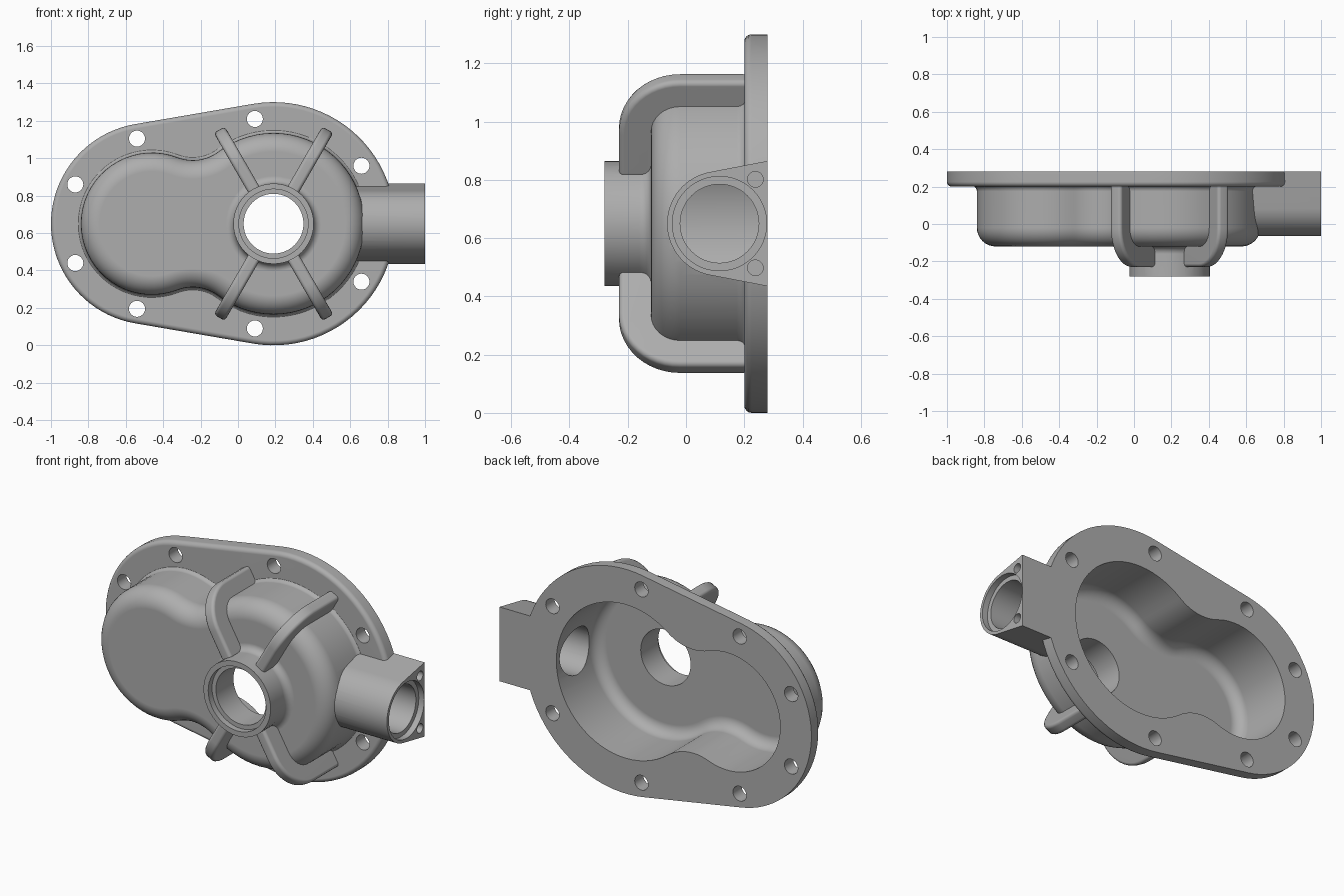
import bpy, bmesh, math
from math import pi, sin, cos, atan2, sqrt, radians

if "Cube" in bpy.data.objects:
    bpy.data.objects.remove(bpy.data.objects["Cube"])

CZ = 0.65                      # height of the centre plane
BIG, SMALL = 0.19, -0.46       # x of the two lobe centres
BACK = 0.28                    # y of the mounting face

grey = bpy.data.materials.new("cast_grey")
grey.diffuse_color = (0.42, 0.42, 0.42, 1)
grey.use_nodes = True
grey.node_tree.nodes["Principled BSDF"].inputs["Base Color"].default_value = grey.diffuse_color


def loft(name, rings):
    """Closed solid through rings that share a point count."""
    bm = bmesh.new()
    vs = [[bm.verts.new(p) for p in ring] for ring in rings]
    n = len(vs[0])
    for a, b in zip(vs, vs[1:]):
        for i in range(n):
            j = (i + 1) % n
            bm.faces.new((a[i], a[j], b[j], b[i]))
    bm.faces.new(vs[0])
    bm.faces.new(vs[-1])
    bmesh.ops.recalc_face_normals(bm, faces=bm.faces)
    me = bpy.data.meshes.new(name)
    bm.to_mesh(me)
    bm.free()
    ob = bpy.data.objects.new(name, me)
    bpy.context.collection.objects.link(ob)
    me.materials.append(grey)
    return ob


def arc(cx, cy, r, a0, a1, n, last=True):
    return [(cx + r * cos(a0 + (a1 - a0) * i / n), cy + r * sin(a0 + (a1 - a0) * i / n))
            for i in range(n + (1 if last else 0))]


def flange_outline(d):
    t = math.asin(0.11 / 0.65)
    h = pi / 2 + t
    return arc(BIG, 0, 0.65 + d, -h, h, 48) + arc(SMALL, 0, 0.54 + d, h, 2 * pi - h, 40)


def casing_outline(d):
    # two lobes joined by tangent concave arcs
    r1, r2, rf = 0.485, 0.38, 0.23
    D = BIG - SMALL
    p = ((r2 + rf) ** 2 - (r1 + rf) ** 2 + D * D) / (2 * D)
    fx, fz = SMALL + p, sqrt((r2 + rf) ** 2 - p * p)
    a, b = atan2(fz, fx - BIG), atan2(fz, fx - SMALL)
    return (arc(BIG, 0, r1 + d, -a, a, 48, False)
            + arc(fx, fz, rf - d, a - pi, b - pi, 12, False)
            + arc(SMALL, 0, r2 + d, b, 2 * pi - b, 36, False)
            + arc(fx, -fz, rf - d, pi - b, pi - a, 12, False))


def loft_y(name, outline, levels):
    return loft(name, [[(x, y, CZ + z) for x, z in outline(d)] for y, d in levels])


def turned_y(name, x, z, levels, n=48):
    return loft(name, [[(px, y, pz) for px, pz in arc(x, z, r, 0, 2 * pi, n, False)]
                       for y, r in levels])


def rod_x(name, y, z, r, x0, x1, n=48):
    return loft(name, [[(x, py, pz) for py, pz in arc(y, z, r, 0, 2 * pi, n, False)]
                       for x in (x0, x1)])


def apply(ob, mod):
    bpy.context.view_layer.objects.active = ob
    bpy.ops.object.modifier_apply(modifier=mod.name)


def combine(ob, tool, op):
    m = ob.modifiers.new("combine", 'BOOLEAN')
    m.operation, m.solver, m.object = op, 'EXACT', tool
    apply(ob, m)
    bpy.data.objects.remove(tool)


# Mounting flange with a rounded front edge
cover = loft_y("gear_housing_cover", flange_outline,
               [(BACK, 0)] + [(y, d) for d, y in arc(-0.025, 0.225, 0.025, 0, -pi / 2, 4)])

# Two-lobed casing: flared foot, straight wall, rounded front
foot = [(y, d) for d, y in arc(0.03, 0.175, 0.03, pi / 2, pi, 4)]
nose = [(y, d) for d, y in arc(-0.1, -0.02, 0.1, 0, -pi / 2, 8)]
adds = [loft_y("casing", casing_outline, [(0.24, 0.03)] + foot + nose)]

# Side outlet: round front that widens to a flat back
t = pi / 2 + 0.178
drop = [(BACK, CZ - 0.215), (BACK, CZ + 0.215)] + arc(0.115, CZ, 0.18, t, 2 * pi - t, 32)
adds.append(loft("outlet", [[(x, y, z) for y, z in drop] for x in (0.6, 1.0)]))

# Front hub with a filleted base
adds.append(turned_y("hub", BIG, CZ, [(-0.1, 0.255)] + [
    (y, r) for r, y in arc(0.255, -0.16, 0.04, pi / 2, pi, 5)] + [(-0.28, 0.215)]))

# Four curved ribs from the hub to the flange
side = ([(0.2, -0.23)] + arc(0.37, -0.02, 0.21, -pi / 2, 0, 12) + [(0.58, 0.215), (0.455, 0.215)]
        + arc(0.37, -0.02, 0.085, 0, -pi / 2, 12) + [(0.2, -0.105)])
for k in (60, 120, 240, 300):
    c, s = cos(radians(k)), sin(radians(k))
    rib = loft("rib", [[(BIG + r * c - w * s, y, CZ + r * s + w * c) for r, y in side]
                       for w in (-0.034, 0.034)])
    m = rib.modifiers.new("round", 'BEVEL')
    m.width, m.segments, m.limit_method, m.angle_limit = 0.018, 3, 'ANGLE', radians(40)
    apply(rib, m)
    adds.append(rib)

for part in adds:
    combine(cover, part, 'UNION')

# Hollow interior with a rounded floor edge
floor = [(y, d) for d, y in arc(-0.105, -0.02, 0.065, 0, -pi / 2, 6)]
cuts = [loft_y("cavity", casing_outline, [(0.32, -0.04)] + floor)]

# Stepped hub bore and stepped outlet bore
cuts.append(turned_y("hub_bore", BIG, CZ, [(-0.32, 0.185), (-0.245, 0.185), (-0.245, 0.16), (0.02, 0.16)]))
cuts.append(rod_x("outlet_bore", 0.115, CZ, 0.135, 0.45, 1.1))
cuts.append(rod_x("outlet_seat", 0.115, CZ, 0.162, 0.965, 1.1))

# Mirrored bolt holes in the flange and blind screw holes in the outlet
for sgn in (-1, 1):
    for x, z in ((-0.87, 0.21), (-0.54, 0.455), (0.09, 0.56), (0.66, 0.31)):
        cuts.append(turned_y("bolt_hole", x, CZ + sgn * z, [(0.1, 0.043), (0.35, 0.043)], 24))
    cuts.append(rod_x("screw_hole", 0.238, CZ + sgn * 0.152, 0.027, 0.88, 1.1, 20))

for tool in cuts:
    combine(cover, tool, 'DIFFERENCE')

# Smooth casting surface with crisp machined edges
bpy.ops.object.select_all(action='DESELECT')
cover.select_set(True)
bpy.context.view_layer.objects.active = cover
bpy.ops.object.shade_smooth_by_angle(angle=radians(32))
wn = cover.modifiers.new("weighted_normals", 'WEIGHTED_NORMAL')
wn.keep_sharp = True
